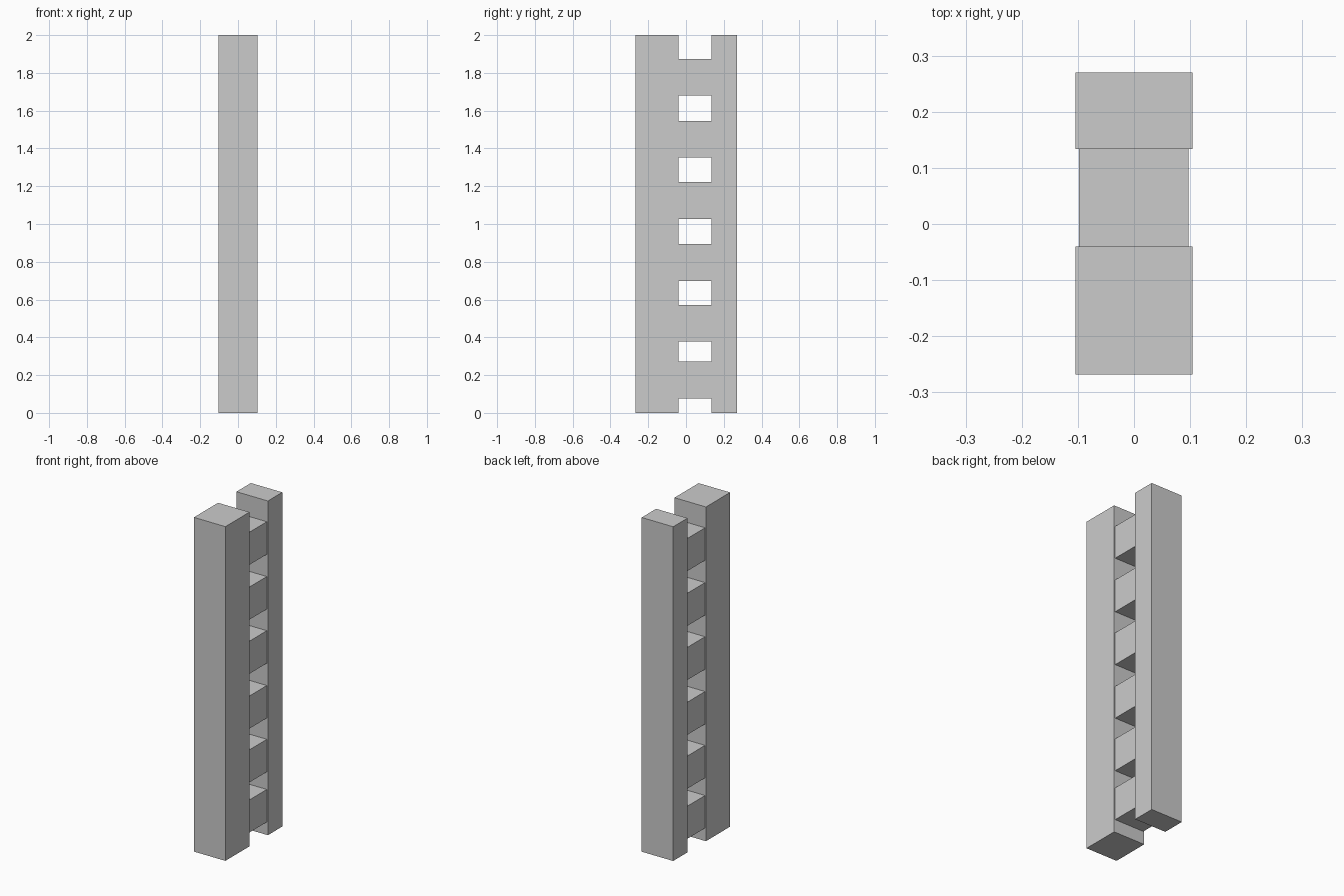
import bpy

if "Cube" in bpy.data.objects:
    bpy.data.objects.remove(bpy.data.objects["Cube"])


def box(name, x, y, z):
    """Axis-aligned box from (min, max) ranges."""
    bpy.ops.mesh.primitive_cube_add(size=1, location=[(a + b) / 2 for a, b in (x, y, z)])
    ob = bpy.context.object
    ob.name = name
    ob.scale = [b - a for a, b in (x, y, z)]
    bpy.ops.object.transform_apply(location=False, rotation=False, scale=True)
    return ob


# Two full-height posts, the front one deeper
box("front_post", (-0.104, 0.104), (-0.268, -0.04), (0, 2))
box("back_post", (-0.104, 0.104), (0.134, 0.27), (0, 2))

# Slightly inset blocks joining the posts
for i, z in enumerate((0.077, 0.377, 0.699, 1.027, 1.351, 1.679)):
    box(f"rung_{i + 1}", (-0.098, 0.097), (-0.04, 0.134), (z, z + 0.195))
